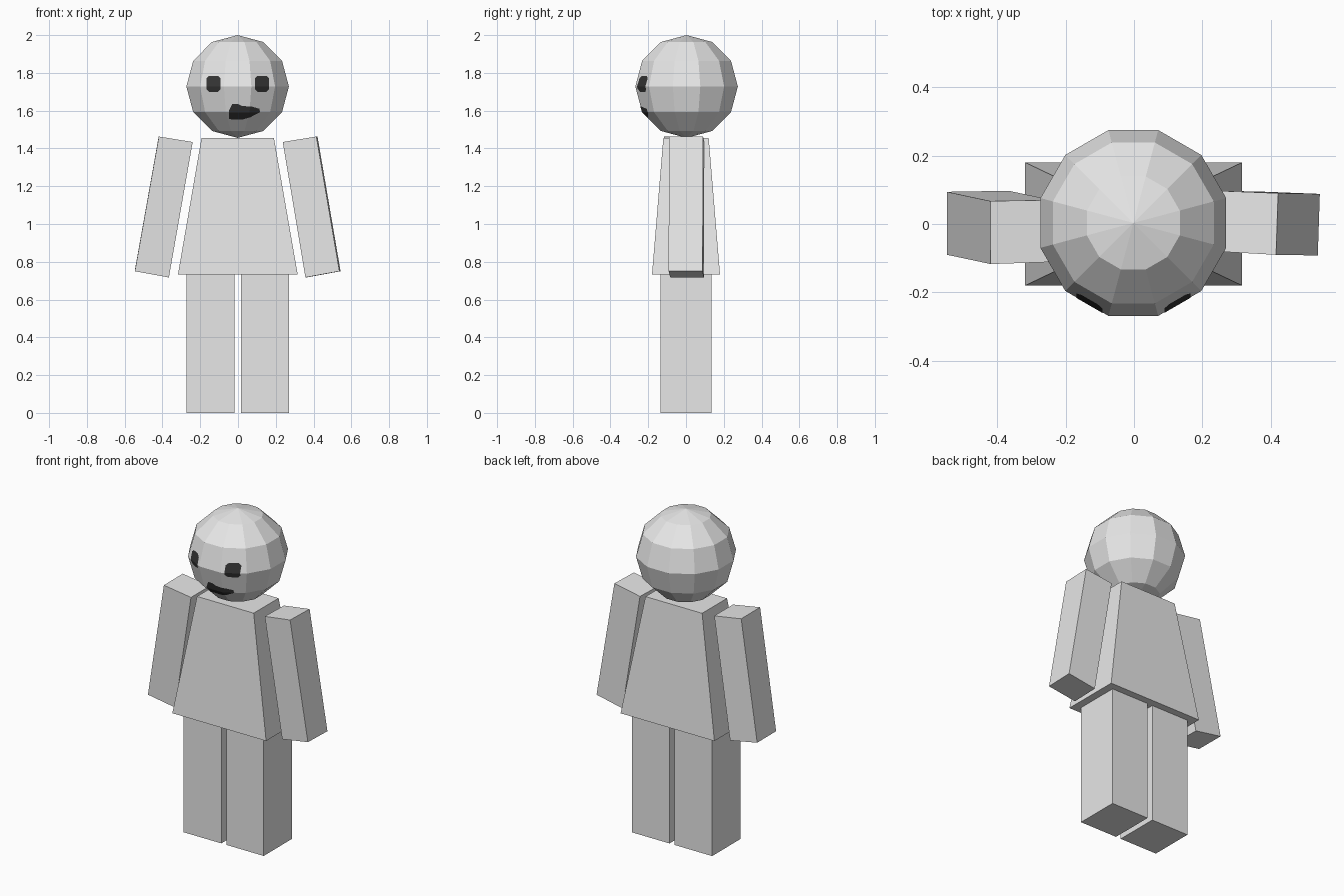
import bpy, bmesh, math
from mathutils import Matrix, Vector

if "Cube" in bpy.data.objects:
    bpy.data.objects.remove(bpy.data.objects["Cube"])


def material(name, value):
    m = bpy.data.materials.new(name)
    m.diffuse_color = (value, value, value, 1)
    m.use_nodes = True
    m.node_tree.nodes["Principled BSDF"].inputs["Base Color"].default_value = m.diffuse_color
    return m


light_grey = material("light_grey", 0.8)
dark_grey = material("dark_grey", 0.035)


def add_object(name, bm, mat):
    mesh = bpy.data.meshes.new(name)
    bm.to_mesh(mesh)
    bm.free()
    mesh.materials.append(mat)
    ob = bpy.data.objects.new(name, mesh)
    bpy.context.collection.objects.link(ob)
    return ob


def hexahedron(name, bottom, top):
    """Closed six-sided block from four bottom and four top corners."""
    bm = bmesh.new()
    b = [bm.verts.new(p) for p in bottom]
    t = [bm.verts.new(p) for p in top]
    bm.faces.new(b[::-1])
    bm.faces.new(t)
    for i in range(4):
        j = (i + 1) % 4
        bm.faces.new((b[i], b[j], t[j], t[i]))
    bmesh.ops.recalc_face_normals(bm, faces=bm.faces)
    return add_object(name, bm, light_grey)


def rect(x0, x1, y, z):
    return [(x0, -y, z), (x1, -y, z), (x1, y, z), (x0, y, z)]


# Legs and tapered torso
hexahedron("left_leg", rect(-0.272, -0.018, 0.136, 0), rect(-0.272, -0.018, 0.136, 0.732))
hexahedron("right_leg", rect(0.016, 0.269, 0.136, 0), rect(0.016, 0.269, 0.136, 0.732))
hexahedron("torso", rect(-0.318, 0.316, 0.18, 0.732), rect(-0.193, 0.19, 0.12, 1.456))

# Arms, leaning outward and slightly twisted
hexahedron("right_arm",
           [(0.357, -0.083, 0.717), (0.537, -0.092, 0.75), (0.543, 0.088, 0.75), (0.363, 0.095, 0.717)],
           [(0.237, -0.08, 1.434), (0.415, -0.09, 1.463), (0.421, 0.09, 1.463), (0.243, 0.097, 1.434)])
hexahedron("left_arm",
           [(-0.546, -0.09, 0.75), (-0.366, -0.084, 0.717), (-0.366, 0.097, 0.717), (-0.547, 0.094, 0.75)],
           [(-0.419, -0.117, 1.463), (-0.24, -0.111, 1.434), (-0.24, 0.07, 1.434), (-0.42, 0.067, 1.463)])

# Faceted head
CENTRE = Vector((-0.002, 0.003, 1.728))


def head_mesh(grow=1.0):
    bm = bmesh.new()
    bmesh.ops.create_uvsphere(bm, u_segments=12, v_segments=6, radius=1)
    m = (Matrix.Translation(CENTRE) @ Matrix.Diagonal((0.281 * grow, 0.281 * grow, 0.272 * grow, 1))
         @ Matrix.Rotation(math.radians(15), 4, 'Z'))
    bmesh.ops.transform(bm, matrix=m, verts=bm.verts)
    return bm


add_object("head", head_mesh(), light_grey)


def face_plate(name, outline):
    """Thin patch following the head, trimmed to a convex x/z outline (counter-clockwise)."""
    bm = head_mesh(1.005)

    def trim(co, no):
        bmesh.ops.bisect_plane(bm, geom=bm.verts[:] + bm.edges[:] + bm.faces[:],
                               plane_co=co, plane_no=no, clear_outer=True)
    trim(CENTRE, (0, 1, 0))
    for (x0, z0), (x1, z1) in zip(outline, outline[1:] + outline[:1]):
        trim((x0, 0, z0), (z1 - z0, 0, x0 - x1))
    add_object(name, bm, dark_grey)


# Painted eyes: rounded squares
for side, cx in (("left", -0.13), ("right", 0.127)):
    w, h, c = 0.038, 0.042, 0.014
    face_plate(side + "_eye", [(cx + x, 1.742 + z) for x, z in (
        (-w + c, -h), (w - c, -h), (w, -h + c), (w, h - c),
        (w - c, h), (-w + c, h), (-w, h - c), (-w, -h + c))])

# Painted mouth: crooked, wide on one side and tapering on the other
face_plate("mouth_left", [(-0.048, 1.555), (0.02, 1.552), (0.02, 1.625), (-0.002, 1.636),
                          (-0.03, 1.636), (-0.048, 1.6)])
face_plate("mouth_right", [(0.02, 1.552), (0.065, 1.565), (0.116, 1.592), (0.114, 1.61), (0.075, 1.621),
                           (0.02, 1.625)])
